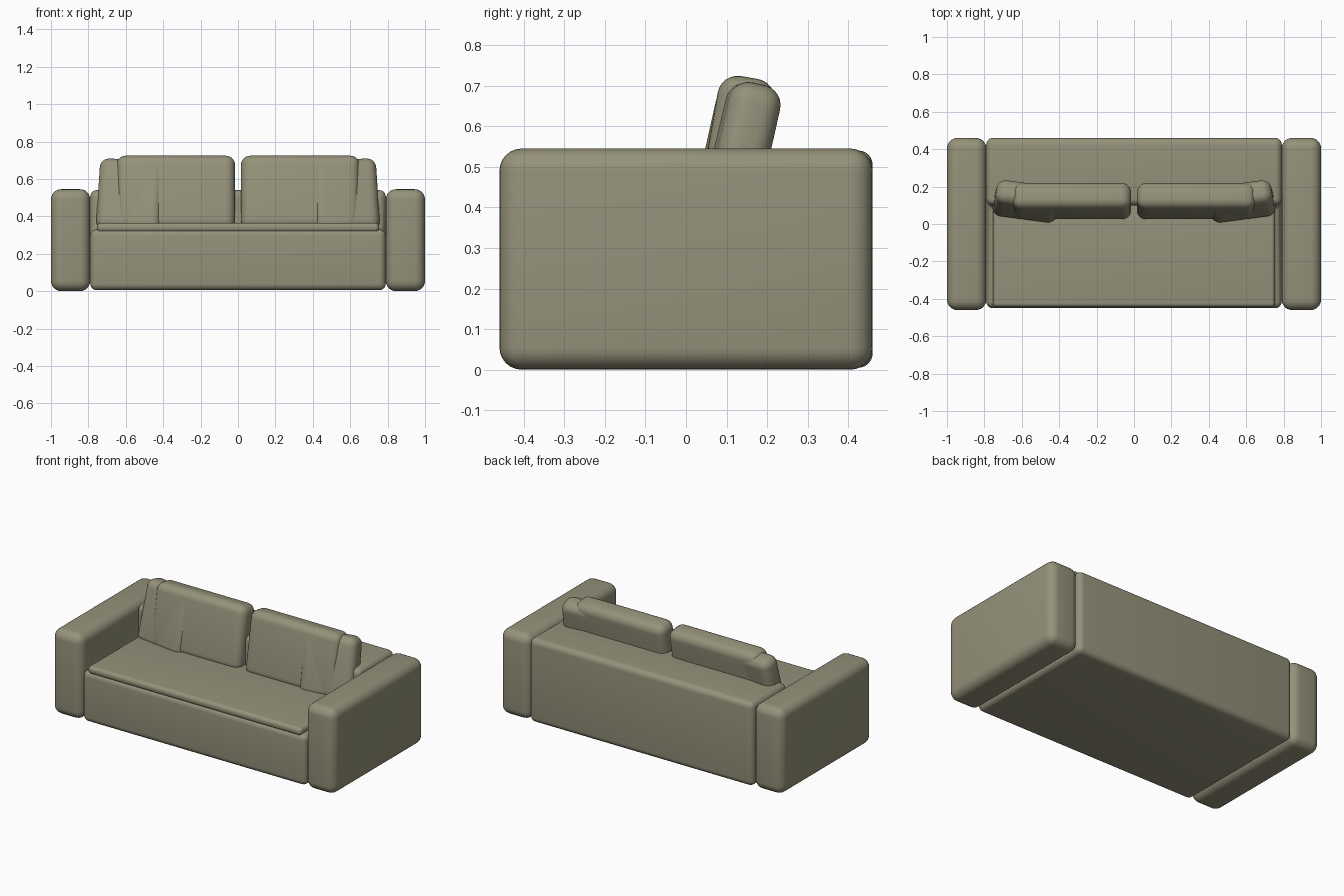
import bpy
import bmesh
from math import radians
from mathutils import Matrix, Vector

if "Cube" in bpy.data.objects:
    bpy.data.objects.remove(bpy.data.objects["Cube"], do_unlink=True)

fabric = bpy.data.materials.new("olive fabric")
fabric.use_nodes = True
colour = (0.30, 0.285, 0.195, 1)
fabric.diffuse_color = colour
fabric.node_tree.nodes["Principled BSDF"].inputs["Base Color"].default_value = colour


def finish(name, bm, radius):
    """Round every edge of the shape and turn it into an object."""
    bmesh.ops.recalc_face_normals(bm, faces=bm.faces)
    bmesh.ops.bevel(bm, geom=bm.edges[:], offset=radius, segments=6,
                    profile=0.5, affect='EDGES', clamp_overlap=True)
    mesh = bpy.data.meshes.new(name)
    bm.to_mesh(mesh)
    bm.free()
    mesh.materials.append(fabric)
    obj = bpy.data.objects.new(name, mesh)
    bpy.context.collection.objects.link(obj)
    bpy.ops.object.select_all(action='DESELECT')
    obj.select_set(True)
    bpy.context.view_layer.objects.active = obj
    bpy.ops.object.shade_smooth_by_angle(angle=radians(35))
    return obj


def rounded_box(name, size, centre, radius, tilt=(0, 0, 0)):
    bm = bmesh.new()
    bmesh.ops.create_cube(bm, size=1, matrix=Matrix.Diagonal((*size, 1)))
    obj = finish(name, bm, radius)
    obj.location = centre
    obj.rotation_euler = [radians(a) for a in tilt]
    return obj


# Base and backrest: one stepped profile stretched across the width
half_width = 0.79
step = [(-0.45, 0.005), (0.46, 0.005), (0.46, 0.54),
        (0.10, 0.54), (0.10, 0.33), (-0.45, 0.33)]
bm = bmesh.new()
face = bm.faces.new([bm.verts.new((-half_width, y, z)) for y, z in step])
side = bmesh.ops.extrude_face_region(bm, geom=[face])["geom"]
bmesh.ops.translate(bm, vec=Vector((2 * half_width, 0, 0)),
                    verts=[v for v in side if isinstance(v, bmesh.types.BMVert)])
finish("base_and_back", bm, 0.035)

# Thin seat cushion
rounded_box("seat_cushion", (1.51, 0.58, 0.05), (0, -0.155, 0.34), 0.022)

# Arms and loose cushions, mirrored left and right
for word, s in (("left", 1), ("right", -1)):
    rounded_box(word + "_arm", (0.21, 0.92, 0.545),
                (s * 0.895, 0, 0.2725), 0.055)
    rounded_box(word + "_back_cushion", (0.635, 0.142, 0.40),
                (s * 0.333, 0.122, 0.523), 0.05, (-10, 0, 0))
    rounded_box(word + "_side_cushion", (0.35, 0.13, 0.39),
                (s * 0.573, 0.121, 0.51), 0.05, (-13, -2 * s, 7.5 * s))
